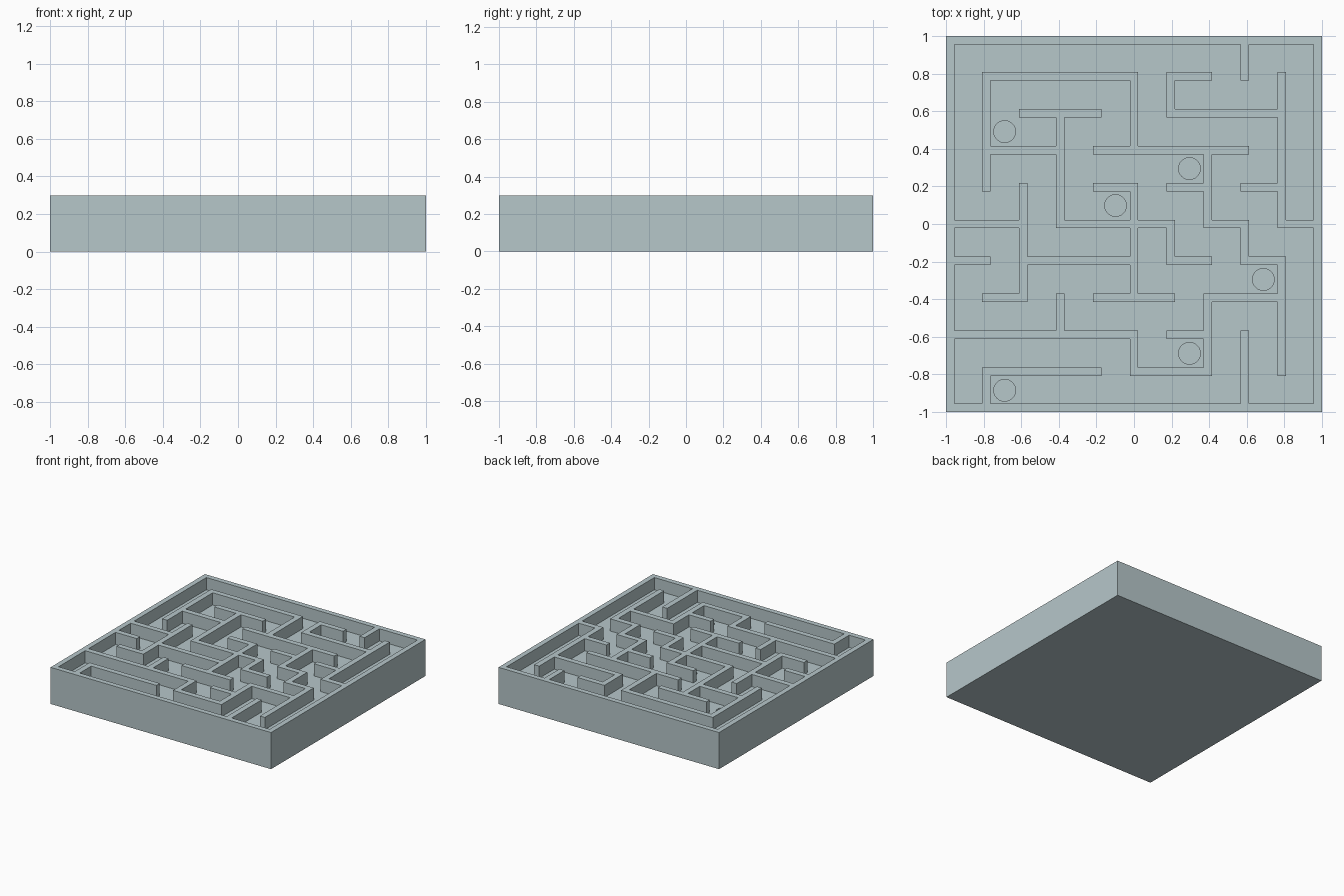
import bpy, bmesh

if "Cube" in bpy.data.objects:
    bpy.data.objects.remove(bpy.data.objects["Cube"])

PITCH, HALF = 0.1968, 0.0225        # maze cell pitch, half wall thickness
FLOOR, TOP, HOLE_BOTTOM = 0.2, 0.3, 0.08

mat = bpy.data.materials.new("pale_blue_grey")
mat.diffuse_color = (0.47, 0.57, 0.59, 1)
mat.use_nodes = True
mat.node_tree.nodes["Principled BSDF"].inputs["Base Color"].default_value = mat.diffuse_color

# maze walls on the node grid: (line, start, end)
H_WALLS = [(4, -4, 0), (4, 1, 2), (3, -3, -1), (3, 1, 4), (2, -4, -2), (2, -1, 3),
           (1, -1, 0), (1, 1, 2), (1, 3, 4), (0, -5, -3), (0, -2, 1), (0, 2, 3),
           (0, 4, 5), (-1, -5, -4), (-1, -3, 0), (-1, 1, 2), (-1, 3, 4), (-2, -4, -3),
           (-2, -1, 1), (-2, 2, 4), (-3, -5, 0), (-3, 1, 2), (-4, -4, -1), (-4, 0, 2)]
V_WALLS = [(-4, 1, 4), (-4, -5, -4), (-3, -2, 1), (-2, 0, 3), (-2, -3, -2), (0, 2, 4),
           (0, 0, 1), (0, -2, 0), (0, -4, -3), (1, 3, 4), (1, -1, 0), (2, 0, 2),
           (2, -4, -2), (3, 4, 5), (3, -1, 0), (3, -5, -3), (4, 0, 4), (4, -4, -1)]
HOLES = [(-3.5, 2.5), (1.5, 1.5), (-0.5, 0.5), (3.5, -1.5), (1.5, -3.5), (-3.5, -4.5)]

# alternating wall bands and passage bands; even band 2*(n+5) is node line n
lines = [-1, -0.957]
for n in range(-4, 5):
    lines += [n * PITCH - HALF, n * PITCH + HALF]
lines += [0.957, 1]
N = len(lines) - 1
height = [[TOP if i in (0, N - 1) or j in (0, N - 1) else FLOOR for j in range(N)]
          for i in range(N)]
for line, a, b in H_WALLS:
    for k in range(2 * (a + 5), 2 * (b + 5) + 1):
        height[k][2 * (line + 5)] = TOP
for line, a, b in V_WALLS:
    for k in range(2 * (a + 5), 2 * (b + 5) + 1):
        height[2 * (line + 5)][k] = TOP

# box body with frame and walls as one solid
bm = bmesh.new()


def quad(*pts):
    bm.faces.new([bm.verts.new(p) for p in pts])


def level(i, j):
    return height[i][j] if 0 <= i < N and 0 <= j < N else 0


for i in range(N):
    for j in range(N):
        x0, x1, y0, y1, h = lines[i], lines[i + 1], lines[j], lines[j + 1], height[i][j]
        quad((x0, y0, h), (x1, y0, h), (x1, y1, h), (x0, y1, h))
        quad((x0, y1, 0), (x1, y1, 0), (x1, y0, 0), (x0, y0, 0))
        sides = [(-1, 0, (x0, y1), (x0, y0)), (1, 0, (x1, y0), (x1, y1)),
                 (0, -1, (x0, y0), (x1, y0)), (0, 1, (x1, y1), (x0, y1))]
        for di, dj, p, q in sides:
            low = level(i + di, j + dj)
            if low < h:
                quad((*p, low), (*q, low), (*q, h), (*p, h))
bmesh.ops.remove_doubles(bm, verts=bm.verts, dist=1e-5)
bmesh.ops.dissolve_limit(bm, angle_limit=0.01, verts=bm.verts, edges=bm.edges)
mesh = bpy.data.meshes.new("maze_box")
bm.to_mesh(mesh)
bm.free()
mesh.materials.append(mat)
box = bpy.data.objects.new("maze_box", mesh)
bpy.context.collection.objects.link(box)

# round trap holes sunk into the floor
for n, (u, v) in enumerate(HOLES):
    bpy.ops.mesh.primitive_cylinder_add(
        vertices=48, radius=0.058, depth=0.16,
        location=(u * PITCH, v * PITCH, HOLE_BOTTOM + 0.08))
    cutter = bpy.context.object
    cutter.name = f"hole_cutter_{n + 1}"
    cutter.hide_render = True
    cutter.data.materials.append(mat)
    mod = box.modifiers.new("hole", 'BOOLEAN')
    mod.operation, mod.solver, mod.object = 'DIFFERENCE', 'EXACT', cutter
    bpy.context.view_layer.objects.active = box
    bpy.ops.object.modifier_apply(modifier=mod.name)
    bpy.data.objects.remove(cutter)
